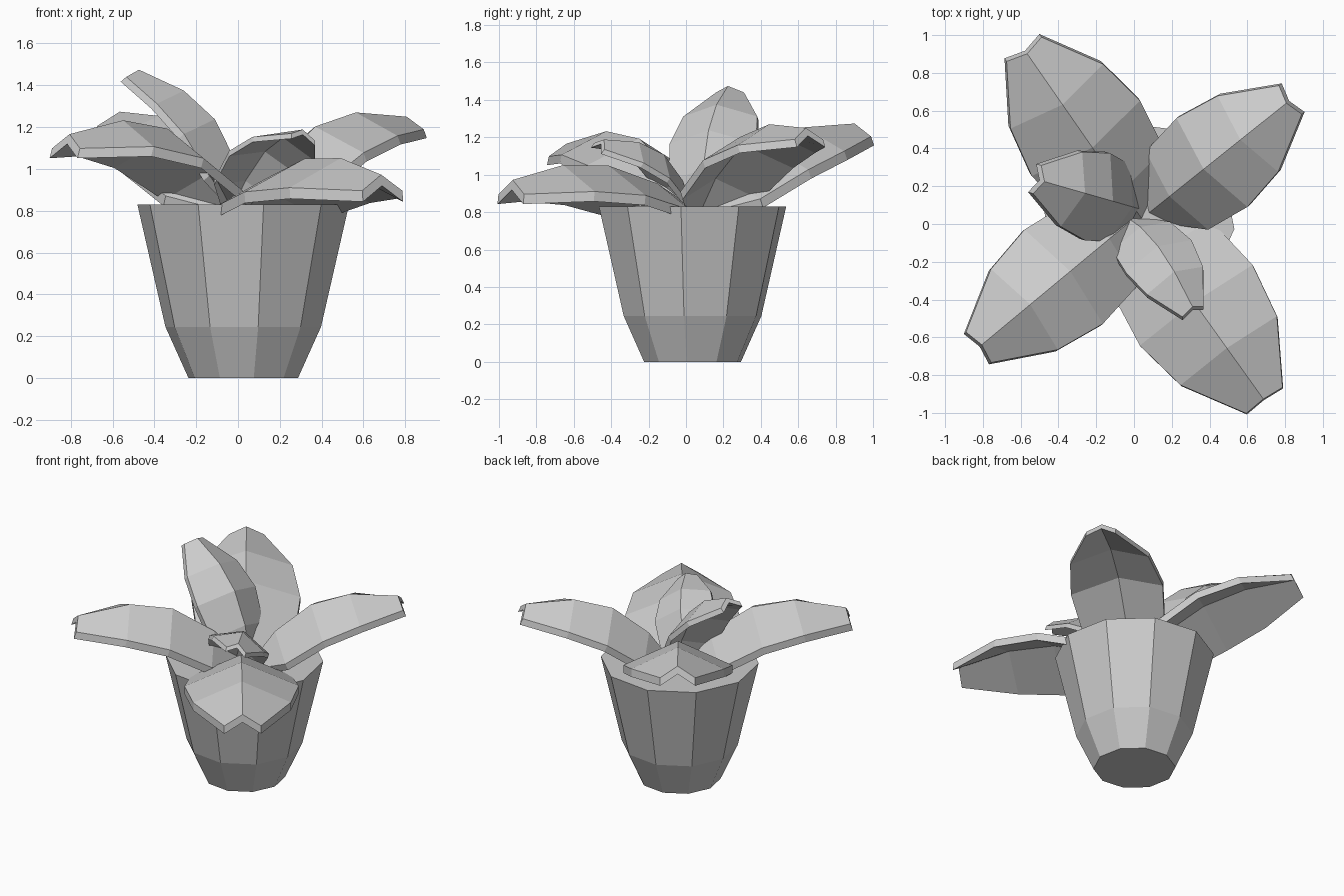
import bpy, bmesh, math
from mathutils import Matrix, Vector

cube = bpy.data.objects.get("Cube")
if cube:
    bpy.data.objects.remove(cube, do_unlink=True)


def make_material(name, rgb):
    mat = bpy.data.materials.new(name)
    mat.use_nodes = True
    mat.diffuse_color = (*rgb, 1)
    mat.node_tree.nodes["Principled BSDF"].inputs["Base Color"].default_value = (*rgb, 1)
    return mat


grey = make_material("plain grey", (0.6, 0.6, 0.6))


def finish(bm, name):
    bmesh.ops.recalc_face_normals(bm, faces=bm.faces[:])
    mesh = bpy.data.meshes.new(name)
    bm.to_mesh(mesh)
    bm.free()
    mesh.materials.append(grey)
    obj = bpy.data.objects.new(name, mesh)
    bpy.context.collection.objects.link(obj)
    return obj


# Pot: ten-sided, tapering to the foot, filled to the brim
def build_pot():
    sides = 10
    bm = bmesh.new()
    rings = []
    for radius, z in ((0.264, 0), (0.375, 0.245), (0.51, 0.83)):
        angles = [math.radians(-7 + 36 * i) for i in range(sides)]
        rings.append([bm.verts.new((0.025 + radius * math.cos(a),
                                    0.035 + radius * math.sin(a), z)) for a in angles])
    for low, high in zip(rings, rings[1:]):
        for i in range(sides):
            j = (i + 1) % sides
            bm.faces.new((low[i], low[j], high[j], high[i]))
    bm.faces.new(rings[0])
    bm.faces.new(rings[-1])
    return finish(bm, "pot")


# Leaf: arched ridge with two sloping halves
# stations are (along, ridge height, half width, drop of the edges)
STATIONS = ((0, 0, 0.08, 0.035), (0.2, 0.1, 0.26, 0.12), (0.48, 0.16, 0.295, 0.135),
            (0.73, 0.125, 0.252, 0.12), (1, 0, 0.095, 0.065))


def build_leaf(name, base, azimuth, pitch, length, bend=1.0, roll=0.0, width=1.0):
    bm = bmesh.new()
    rows = []
    for along, height, half, drop in STATIONS:
        rows.append([bm.verts.new((along, side * half * width,
                                   height * bend - abs(side) * drop))
                     for side in (-1, 0, 1)])
    for near, far in zip(rows, rows[1:]):
        for i in range(2):
            bm.faces.new((near[i], far[i], far[i + 1], near[i + 1]))
    # thickness
    grown = bmesh.ops.extrude_face_region(bm, geom=bm.faces[:], use_keep_orig=True)
    lower = [v for v in grown["geom"] if isinstance(v, bmesh.types.BMVert)]
    bmesh.ops.translate(bm, verts=lower, vec=(0, 0, -0.045))
    place = (Matrix.Translation(Vector(base))
             @ Matrix.Rotation(math.radians(azimuth), 4, "Z")
             @ Matrix.Rotation(math.radians(-pitch), 4, "Y")
             @ Matrix.Rotation(math.radians(roll), 4, "X")
             @ Matrix.Scale(length, 4))
    bmesh.ops.transform(bm, matrix=place, verts=bm.verts[:])
    return finish(bm, name)


build_pot()
build_leaf("front_left_leaf", (0, 0.03, 0.83), -54.4, 6.9, 1.185, bend=0.8, width=1.05)
build_leaf("front_right_leaf", (0, 0.03, 0.83), 219.7, 17.8, 1.1, bend=1.2)
build_leaf("back_left_leaf", (0.08, 0.06, 0.83), 38.6, 24.3, 1.02, bend=1.15)
build_leaf("back_right_leaf", (0.04, 0.03, 0.83), 124.8, 22.7, 1.15, bend=0.75, width=1.03)
build_leaf("small_upright_leaf", (0.03, 0.08, 0.85), 164, 50, 0.815, bend=1.05)
build_leaf("small_front_leaf", (-0.03, 0.03, 0.83), -54, 31.8, 0.68, bend=1.2, roll=-18)
